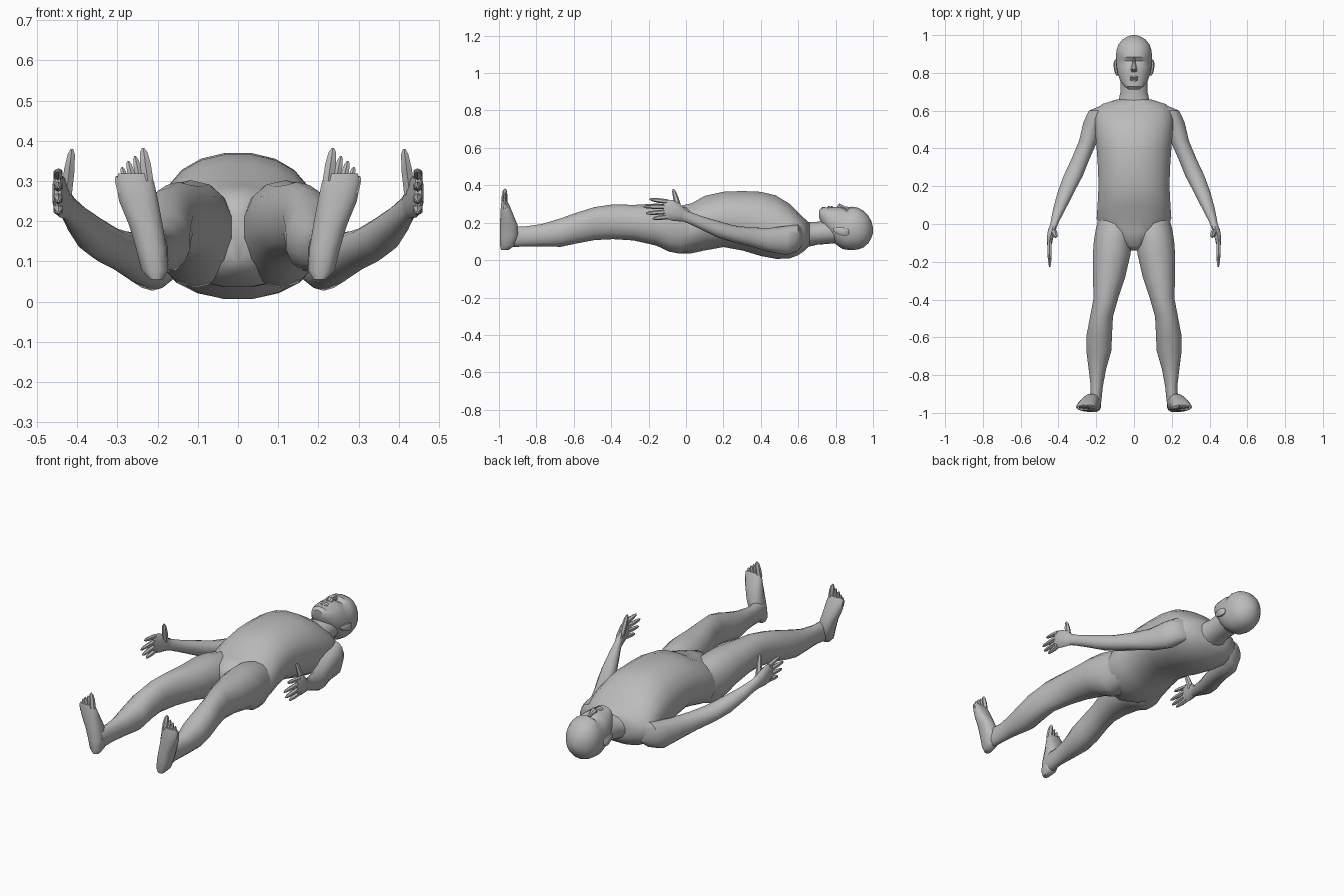
import bpy, bmesh, math

cube = bpy.data.objects.get("Cube")
if cube:
    bpy.data.objects.remove(cube, do_unlink=True)

grey = bpy.data.materials.new("plain grey")
grey.use_nodes = True
colour = (0.5, 0.5, 0.5, 1)
grey.diffuse_color = colour
grey.node_tree.nodes["Principled BSDF"].inputs["Base Color"].default_value = colour


def spow(v, p):
    return math.copysign(abs(v) ** p, v)


def loft(bm, sections, axis="y", sides=14, power=0.95, sign=1):
    """Skin rounded rings (x, y, z, half width, half depth) lying across the axis."""
    rings = []
    for x, y, z, a, b in sections:
        ring = []
        for i in range(sides):
            t = 2 * math.pi * (i + 0.5) / sides
            u, v = a * spow(math.cos(t), power), b * spow(math.sin(t), power)
            p = (x + u, y, z + v) if axis == "y" else (x + u, y + v, z)
            ring.append(bm.verts.new((p[0] * sign, p[1], p[2])))
        rings.append(ring)
    for r, s in zip(rings, rings[1:]):
        for i in range(sides):
            j = (i + 1) % sides
            bm.faces.new((r[i], r[j], s[j], s[i]))
    bm.faces.new(rings[0])
    bm.faces.new(rings[-1])


def digit(bm, base, tip, r, axis, sign):
    """Tapered finger or toe from base to tip."""
    rows = []
    for t, k in ((0, 1), (0.55, 0.95), (0.88, 0.65), (1, 0.2)):
        p = [a + (b - a) * t for a, b in zip(base, tip)]
        rows.append((*p, r * k, r * k))
    loft(bm, rows, axis, 6, 1, sign)


def finish(bm, name, angle=42):
    bmesh.ops.recalc_face_normals(bm, faces=bm.faces)
    me = bpy.data.meshes.new(name)
    bm.to_mesh(me)
    bm.free()
    me.materials.append(grey)
    me.shade_smooth()
    me.set_sharp_from_angle(angle=math.radians(angle))
    ob = bpy.data.objects.new(name, me)
    bpy.context.collection.objects.link(ob)
    return ob


def profile(rows):
    """Centred sections from (y, half width, bottom, top)."""
    return [(0, y, (b + t) / 2, w, (t - b) / 2) for y, w, b, t in rows]


# Torso from crotch to collar
bm = bmesh.new()
loft(bm, profile([
    (-0.14, 0.02, 0.10, 0.23), (-0.115, 0.07, 0.07, 0.27), (-0.04, 0.17, 0.035, 0.29),
    (0.03, 0.20, 0.035, 0.305), (0.10, 0.195, 0.05, 0.345), (0.20, 0.19, 0.068, 0.367),
    (0.30, 0.193, 0.05, 0.371), (0.40, 0.20, 0.02, 0.367), (0.48, 0.207, 0.005, 0.348),
    (0.55, 0.21, 0.006, 0.305), (0.60, 0.205, 0.025, 0.255), (0.635, 0.17, 0.05, 0.222),
    (0.66, 0.09, 0.075, 0.20)]), sides=20, power=0.92)
finish(bm, "torso")

# Neck
bm = bmesh.new()
loft(bm, profile([(0.60, 0.11, 0.06, 0.21), (0.65, 0.085, 0.07, 0.205),
                  (0.70, 0.073, 0.082, 0.205), (0.80, 0.072, 0.09, 0.22)]))
finish(bm, "neck")

# Head from chin to crown, dipping in at the eyes
bm = bmesh.new()
loft(bm, profile([
    (0.712, 0.028, 0.225, 0.268), (0.728, 0.052, 0.19, 0.283), (0.76, 0.075, 0.14, 0.282),
    (0.80, 0.088, 0.085, 0.284), (0.835, 0.094, 0.06, 0.284), (0.862, 0.096, 0.055, 0.270),
    (0.885, 0.097, 0.053, 0.286), (0.92, 0.094, 0.057, 0.280), (0.95, 0.084, 0.068, 0.263),
    (0.975, 0.064, 0.09, 0.238), (0.992, 0.037, 0.12, 0.205), (1.0, 0.012, 0.145, 0.175)]),
    sides=18, power=0.92)
finish(bm, "head", 35)

# Nose and lips
bm = bmesh.new()
loft(bm, profile([(0.88, 0.009, 0.26, 0.284), (0.85, 0.010, 0.26, 0.288),
                  (0.82, 0.018, 0.26, 0.305), (0.806, 0.016, 0.26, 0.288)]), sides=8)
finish(bm, "nose", 30)
bm = bmesh.new()
loft(bm, profile([(0.786, 0.012, 0.26, 0.286), (0.778, 0.028, 0.25, 0.290),
                  (0.771, 0.030, 0.25, 0.283), (0.764, 0.026, 0.25, 0.290),
                  (0.754, 0.010, 0.26, 0.284)]), sides=10)
finish(bm, "lips", 30)

for side, s in (("left", 1), ("right", -1)):
    # Ear
    bm = bmesh.new()
    loft(bm, [(0.088, 0.785, 0.165, 0.006, 0.008), (0.094, 0.805, 0.158, 0.010, 0.017),
              (0.099, 0.84, 0.152, 0.011, 0.024), (0.098, 0.862, 0.15, 0.009, 0.020),
              (0.094, 0.872, 0.15, 0.004, 0.010)], sides=8, sign=s)
    finish(bm, side + "_ear")

    # Arm from shoulder to wrist
    bm = bmesh.new()
    loft(bm, [(0.14, 0.625, 0.13, 0.04, 0.045), (0.185, 0.60, 0.12, 0.055, 0.07),
              (0.213, 0.54, 0.105, 0.056, 0.078), (0.242, 0.44, 0.108, 0.05, 0.063),
              (0.285, 0.34, 0.125, 0.049, 0.05), (0.322, 0.255, 0.14, 0.052, 0.045),
              (0.36, 0.17, 0.165, 0.045, 0.045), (0.395, 0.08, 0.20, 0.034, 0.036),
              (0.42, 0.01, 0.23, 0.022, 0.033), (0.43, -0.02, 0.245, 0.02, 0.037)], sign=s)
    finish(bm, side + "_arm")

    # Hand with palm, four fingers and a raised thumb
    bm = bmesh.new()
    loft(bm, [(0.423, 0.0, 0.235, 0.02, 0.03), (0.434, -0.03, 0.252, 0.022, 0.045),
              (0.444, -0.07, 0.265, 0.018, 0.055), (0.448, -0.105, 0.272, 0.014, 0.052),
              (0.448, -0.12, 0.275, 0.008, 0.045)], sides=10, sign=s)
    for z, ty, tz in ((0.232, -0.18, 0.222), (0.259, -0.215, 0.250),
                      (0.286, -0.228, 0.285), (0.312, -0.195, 0.325)):
        digit(bm, (0.448, -0.095, z), (0.446, ty, tz), 0.013, "y", s)
    digit(bm, (0.427, -0.035, 0.265), (0.413, -0.068, 0.38), 0.016, "z", s)
    finish(bm, side + "_hand")

    # Leg from hip to ankle
    bm = bmesh.new()
    loft(bm, [(0.10, 0.05, 0.165, 0.085, 0.10), (0.105, -0.03, 0.162, 0.10, 0.128),
              (0.112, -0.09, 0.172, 0.103, 0.127), (0.118, -0.16, 0.19, 0.102, 0.112),
              (0.132, -0.28, 0.20, 0.088, 0.095), (0.148, -0.39, 0.205, 0.067, 0.093),
              (0.172, -0.49, 0.195, 0.062, 0.088), (0.184, -0.59, 0.17, 0.069, 0.082),
              (0.186, -0.67, 0.147, 0.068, 0.076), (0.194, -0.77, 0.133, 0.047, 0.06),
              (0.197, -0.86, 0.127, 0.033, 0.053), (0.202, -0.92, 0.125, 0.032, 0.056),
              (0.205, -0.955, 0.125, 0.03, 0.05)], sign=s)
    finish(bm, side + "_leg")

    # Foot with a flat sole, pointing up
    bm = bmesh.new()
    loft(bm, [(0.203, -0.968, 0.055, 0.016, 0.022), (0.207, -0.955, 0.078, 0.034, 0.04),
              (0.215, -0.947, 0.13, 0.039, 0.05), (0.229, -0.948, 0.19, 0.043, 0.048),
              (0.247, -0.959, 0.25, 0.05, 0.034), (0.256, -0.967, 0.295, 0.049, 0.023),
              (0.259, -0.972, 0.318, 0.04, 0.014)], "z", 12, 0.8, s)
    # Toes
    for x, z, tx, tz, r in ((0.224, 0.30, 0.236, 0.382, 0.016), (0.243, 0.30, 0.256, 0.362, 0.011),
                            (0.26, 0.295, 0.273, 0.35, 0.011), (0.276, 0.285, 0.288, 0.335, 0.010),
                            (0.29, 0.27, 0.302, 0.312, 0.010)):
        digit(bm, (x, -0.972, z), (tx, -0.968, tz), r, "z", s)
    finish(bm, side + "_foot")
